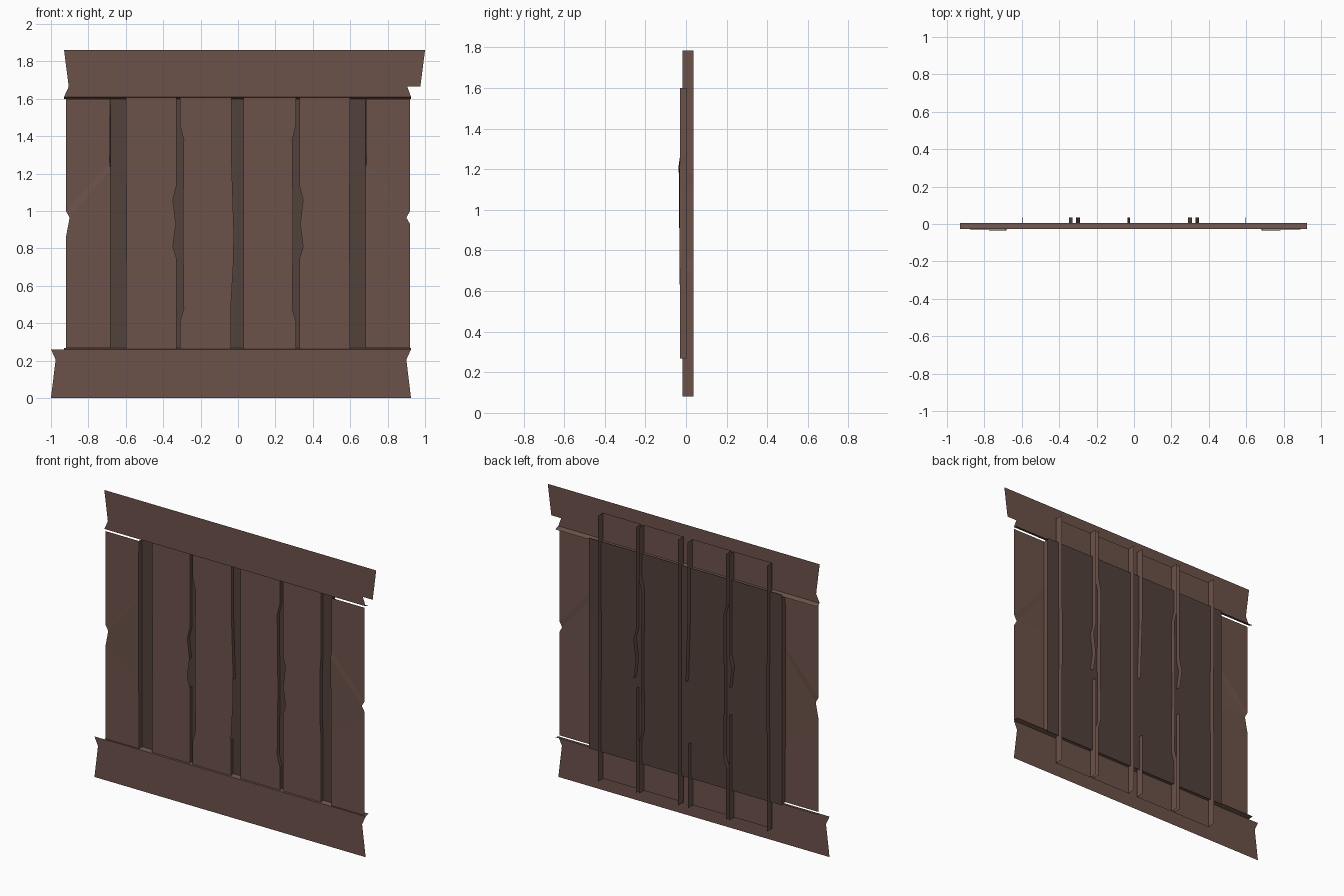
import bpy

if "Cube" in bpy.data.objects:
    bpy.data.objects.remove(bpy.data.objects["Cube"])

BROWN = (0.15, 0.085, 0.068, 1)
DARK = (0.085, 0.053, 0.043, 1)


def material(name, color):
    m = bpy.data.materials.new(name)
    m.diffuse_color = color
    m.use_nodes = True
    m.node_tree.nodes["Principled BSDF"].inputs["Base Color"].default_value = m.diffuse_color
    return m


wood = material("wood", BROWN)
shade = material("dark_wood", DARK)


def sheet(name, faces, mat=wood):
    """Object made of loose planar faces, each a list of points."""
    verts, index, polys = [], {}, []
    for f in faces:
        poly = []
        for p in f:
            p = tuple(round(c, 4) for c in p)
            if p not in index:
                index[p] = len(verts)
                verts.append(p)
            poly.append(index[p])
        polys.append(poly)
    me = bpy.data.meshes.new(name)
    me.from_pydata(verts, [], polys)
    me.materials.append(mat)
    ob = bpy.data.objects.new(name, me)
    bpy.context.collection.objects.link(ob)
    return ob


def flat(outline, y):
    return [(x, y, z) for x, z in outline]


def mirror(edge):
    return [(-x, z) for x, z in edge]


RAIL_Y, PANEL_Y = -0.027, 0.005
BOARD_Y, BACK_Y = -0.017, 0.036

# Top and bottom rails: thin faces with chipped ends
sheet("top_rail", [flat([(-0.93, 1.61), (0.925, 1.61), (0.905, 1.665), (0.975, 1.665),
                         (1.0, 1.86), (-0.93, 1.86), (-0.905, 1.665)], RAIL_Y)])
sheet("bottom_rail", [flat([(-1.0, 0), (0.925, 0), (0.90, 0.205), (0.925, 0.26),
                            (-1.0, 0.26), (-0.975, 0.205)], RAIL_Y)])

# Ledges running back from the rails
a, b = -0.93, 0.925
sheet("top_ledge", [[(a, RAIL_Y, 1.61), (a, PANEL_Y, 1.60),
                     (b, PANEL_Y, 1.60), (b, RAIL_Y, 1.61)]])
sheet("bottom_ledge", [[(a, RAIL_Y, 0.26), (b, RAIL_Y, 0.26),
                        (b, PANEL_Y, 0.267), (a, PANEL_Y, 0.267)]])

# Dark panel behind the boards
sheet("back_panel", [flat([(-0.685, 0.26), (0.685, 0.26), (0.685, 1.61), (-0.685, 1.61)],
                          PANEL_Y)], shade)


def board(name, left, right, gap=None):
    """Front face with side walls going back; gap is a missing part of a wall."""
    faces = [flat(left[:1] + right + left[:0:-1], BOARD_Y)]
    for edge, is_left in ((left, True), (right, False)):
        for (x0, z0), (x1, z1) in zip(edge, edge[1:]):
            if gap and gap[0] == is_left and gap[1] <= (z0 + z1) / 2 <= gap[2]:
                continue
            q = [(x0, BOARD_Y, z0), (x0, BACK_Y, z0), (x1, BACK_Y, z1), (x1, BOARD_Y, z1)]
            faces.append(q[::-1] if is_left else q)
    sheet(name, faces)


# Board edges, bottom to top, as (x, z)
LO, HI = 0.08, 1.785
outer = [(-0.60, LO), (-0.60, 0.70), (-0.595, 0.76), (-0.595, 1.12), (-0.60, 1.18), (-0.60, HI)]
wavy = [(-0.33, LO), (-0.33, 0.75), (-0.348, 0.81), (-0.332, 0.93), (-0.348, 1.06),
        (-0.33, 1.13), (-0.33, HI)]
notched = [(-0.31, LO), (-0.31, 0.41), (-0.29, 0.48), (-0.295, 0.90), (-0.29, 1.38),
           (-0.31, 1.46), (-0.31, HI)]
bent = [(-0.038, LO), (-0.038, 0.49), (-0.024, 0.73), (-0.022, 0.885), (-0.036, 1.32),
        (-0.036, HI)]
straight = [(0.03, LO), (0.03, HI)]

board("board_far_left", outer, wavy, (False, 0.75, 0.93))
board("board_mid_left", notched, bent, (False, 0.49, 0.885))
board("board_mid_right", straight, mirror(notched))
board("board_far_right", mirror(wavy), mirror(outer), (True, 0.75, 0.81))

# Outer boards: slightly bulged inner edge, chipped outer edge
inner = [(0.683, -0.03, 0.267), (0.683, -0.031, 0.73), (0.683, -0.034, 0.97),
         (0.681, -0.036, 1.22), (0.686, -0.03, 1.26), (0.683, -0.03, 1.60)]
for side, s, low in (("left", -1, 0.86), ("right", 1, 0.93)):
    rim = [(0.92, -0.03, 0.267), (0.92, -0.03, low), (0.90, -0.03, 0.965),
           (0.92, -0.03, 1.0), (0.92, -0.03, 1.6)]
    i, r = inner, rim
    faces = [[i[0], r[0], r[1], i[1]], [i[1], r[1], r[2], i[2]], [i[2], r[2], i[3]],
             [i[3], r[2], r[3], i[4]], [i[4], r[3], r[4], i[5]]]
    for p, q in zip(inner, inner[1:]):
        faces.append([p, q, (0.683, 0.002, q[2]), (0.683, 0.002, p[2])])
    faces = [[(s * x, y, z) for x, y, z in f][::s] for f in faces]
    sheet("outer_board_" + side, faces)
